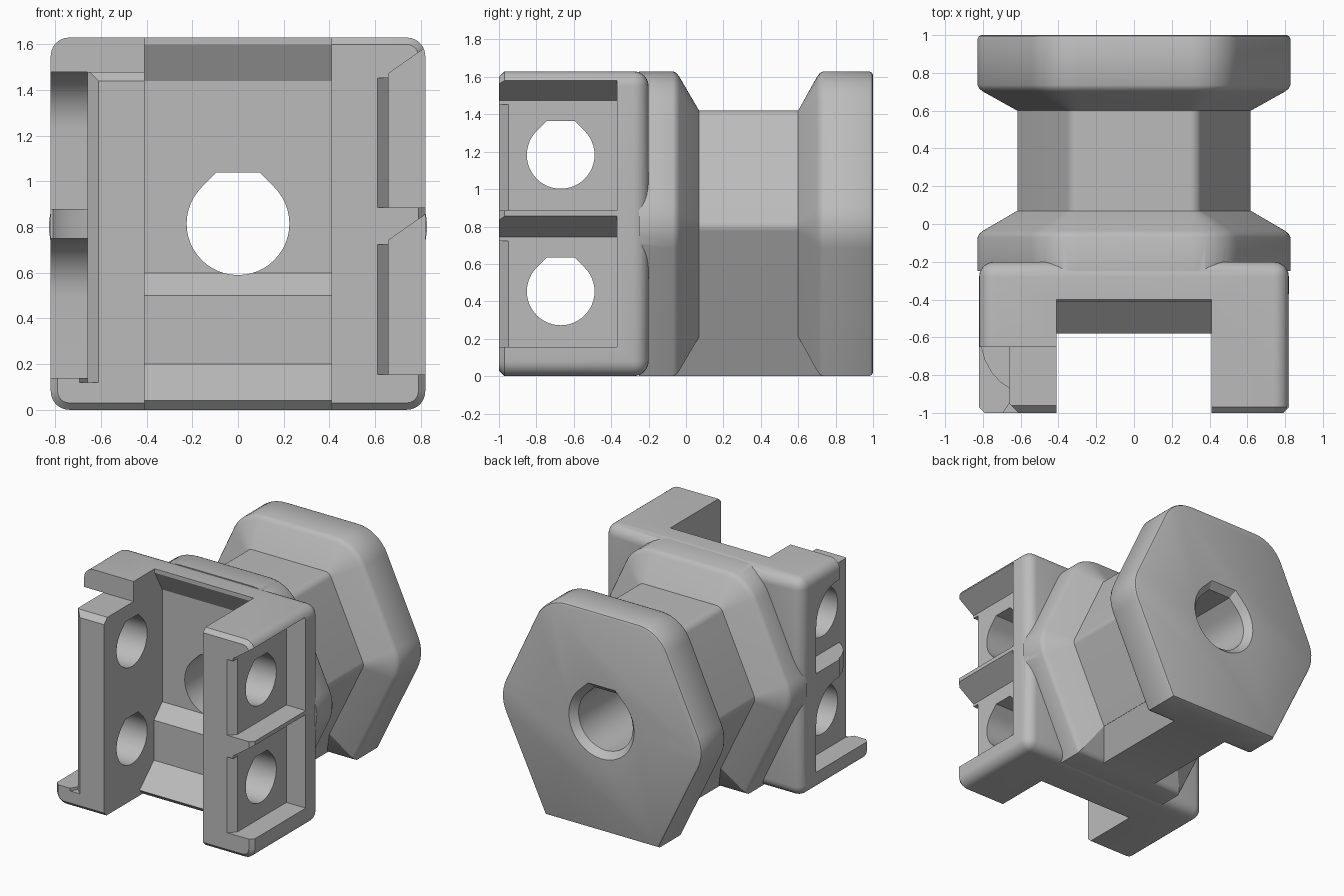
import bpy, bmesh, math
from mathutils import Vector

if "Cube" in bpy.data.objects:
    bpy.data.objects.remove(bpy.data.objects["Cube"])

grey = bpy.data.materials.new("plain_grey")
grey.diffuse_color = (0.5, 0.5, 0.5, 1)
grey.use_nodes = True
grey.node_tree.nodes["Principled BSDF"].inputs["Base Color"].default_value = grey.diffuse_color


def to_object(name, bm):
    bmesh.ops.recalc_face_normals(bm, faces=bm.faces)
    me = bpy.data.meshes.new(name)
    bm.to_mesh(me)
    bm.free()
    ob = bpy.data.objects.new(name, me)
    bpy.context.collection.objects.link(ob)
    me.materials.append(grey)
    return ob


def loft(name, rings):
    """Closed solid through rings of equal point count."""
    bm = bmesh.new()
    vs = [[bm.verts.new(p) for p in r] for r in rings]
    n = len(vs[0])
    for a, b in zip(vs, vs[1:]):
        for i in range(n):
            j = (i + 1) % n
            bm.faces.new((a[i], a[j], b[j], b[i]))
    bm.faces.new(vs[0])
    bm.faces.new(vs[-1])
    return to_object(name, bm)


def place(axis, p, q, a):
    return {'x': (a, p, q), 'y': (p, a, q), 'z': (p, q, a)}[axis]


def prism(name, pts, axis, a, b):
    return loft(name, [[place(axis, p, q, t) for p, q in pts] for t in (a, b)])


def combine(target, other, op):
    m = target.modifiers.new(op, 'BOOLEAN')
    m.operation, m.object, m.solver = op, other, 'EXACT'
    dg = bpy.context.evaluated_depsgraph_get()
    me = bpy.data.meshes.new_from_object(target.evaluated_get(dg))
    target.modifiers.clear()
    target.data = me
    bpy.data.objects.remove(other)


def teardrop(cx, cz, r):
    """Circle with 45 degree shoulders and a flat top."""
    pts = [(cx + r * math.cos(t), cz + r * math.sin(t))
           for t in (math.radians(135 + 270 * i / 36) for i in range(37))]
    f = r * math.tan(math.pi / 8)
    return pts + [(cx + f, cz + r), (cx - f, cz + r)]


# hexagonal outline, inset by d, upper corners rounded
CORNERS = [Vector(c) for c in ((0.47, 0), (0.857, 0.8), (0.47, 1.63),
                               (-0.47, 1.63), (-0.857, 0.8), (-0.47, 0))]
ROUND = 0.27


def hexagon(d, y):
    pts = []
    for i, c in enumerate(CORNERS):
        e1 = (c - CORNERS[i - 1]).normalized()
        e2 = (CORNERS[(i + 1) % 6] - c).normalized()
        n1, n2 = Vector((-e1.y, e1.x)), Vector((-e2.y, e2.x))
        k = (n1 + n2) / (1 + n1.dot(n2))
        if i in (0, 5):
            pts.append(c + k * d)
        else:
            for s in range(8):
                n = n1.lerp(n2, s / 7).normalized()
                pts.append(c + k * ROUND - n * (ROUND - d))
    return [(p.x, y, p.y) for p in pts]


# front block: rounded box with chamfered front
bm = bmesh.new()
bmesh.ops.create_cube(bm, size=1)
for v in bm.verts:
    v.co = (v.co.x * 1.64, -0.6 + v.co.y * 0.8, 0.815 + v.co.z * 1.63)
bmesh.ops.bevel(bm, geom=[e for e in bm.edges if max(v.co.y for v in e.verts) > -0.5],
                offset=0.08, segments=6, profile=0.5, affect='EDGES')
bmesh.ops.bevel(bm, geom=[e for e in bm.edges if all(v.co.y < -0.999 for v in e.verts)],
                offset=0.03, segments=1, affect='EDGES')
body = to_object("clamp_body", bm)

# hexagonal spool and the web under its neck
spool = loft("spool", [hexagon(d, y) for y, d in (
    (-0.25, 0), (-0.07, 0), (-0.05, 0.01), (-0.035, 0.03), (0.07, 0.21), (0.60, 0.21),
    (0.70, 0.03), (0.715, 0.01), (0.735, 0), (0.98, 0), (0.994, 0.007), (1.0, 0.02))])
web = prism("web", [(-0.235, 0), (0.235, 0), (0.38, 0.3), (-0.38, 0.3)], 'y', -0.25, 0.9)
combine(spool, web, 'UNION')
combine(body, spool, 'UNION')

cutters = []


def cut(pts, axis, a, b):
    cutters.append(prism("cutter", pts, axis, a, b))


# central slot with stepped floor
cut([(-1.1, -0.1), (-0.54, -0.1), (-0.54, 0), (-0.58, 0.04), (-0.41, 0.2), (-0.41, 0.5),
     (-0.31, 0.6), (-0.31, 1.44), (-0.40, 1.60), (-0.40, 1.73), (-1.1, 1.73)],
    'x', -0.41, 0.41)

for k in range(2):
    dz = 0.73 * k
    # cross holes through both arms
    cut(teardrop(-0.67, 0.453 + dz, 0.181), 'x', -1, 1)
    # right pockets with sloped ceilings and a chamfered front edge
    zb, zt = 0.155 + dz, 0.743 + dz
    cut([(0.66, zb), (0.9, zb), (0.9, zt + 0.168), (0.66, zt)], 'y', -1.1, -0.37)
    cut([(0.60, -1.01), (0.7, -1.01), (0.66, -0.95)], 'z', zb, zt - 0.02)
    # left pockets with rounded upper back corner
    zb, zt, r = 0.14 + 0.74 * k, 0.75 + dz, 0.25
    arc = [(-0.37 - r + r * math.cos(t), zt - r + r * math.sin(t))
           for t in (math.pi / 2 * i / 10 for i in range(11))]
    cut([(-1.1, zb), (-0.37, zb)] + arc + [(-1.1, zt)], 'x', -0.9, -0.66)

# left arm: curved tongue tip, lowered top, chamfers
cut([(-0.9, -1.1), (-0.66, -1.1), (-0.66, -0.87), (-0.71, -0.835), (-0.755, -0.785),
     (-0.79, -0.72), (-0.81, -0.65), (-0.9, -0.65)], 'z', 0.3, 1.3)
cut([(-1.1, 1.48), (-0.65, 1.48), (-0.65, 1.8), (-1.1, 1.8)], 'x', -0.9, -0.3)
cut([(-0.60, -1.01), (-0.66, -0.95), (-0.7, -1.01)], 'z', 0.12, 1.5)
cut([(-1.01, 1.43), (-0.95, 1.49), (-1.01, 1.49)], 'x', -0.7, -0.3)

# main bore with countersunk rear mouth
cutters.append(loft("cutter", [[(p, y, q) for p, q in teardrop(0, 0.815, r)] for y, r in (
    (-0.7, 0.225), (0.95, 0.225), (1.01, 0.279))]))

for c in cutters:
    combine(body, c, 'DIFFERENCE')

# soft shading on rounded surfaces
bpy.ops.object.select_all(action='DESELECT')
body.select_set(True)
bpy.context.view_layer.objects.active = body
bpy.ops.object.shade_smooth_by_angle(angle=math.radians(28))
